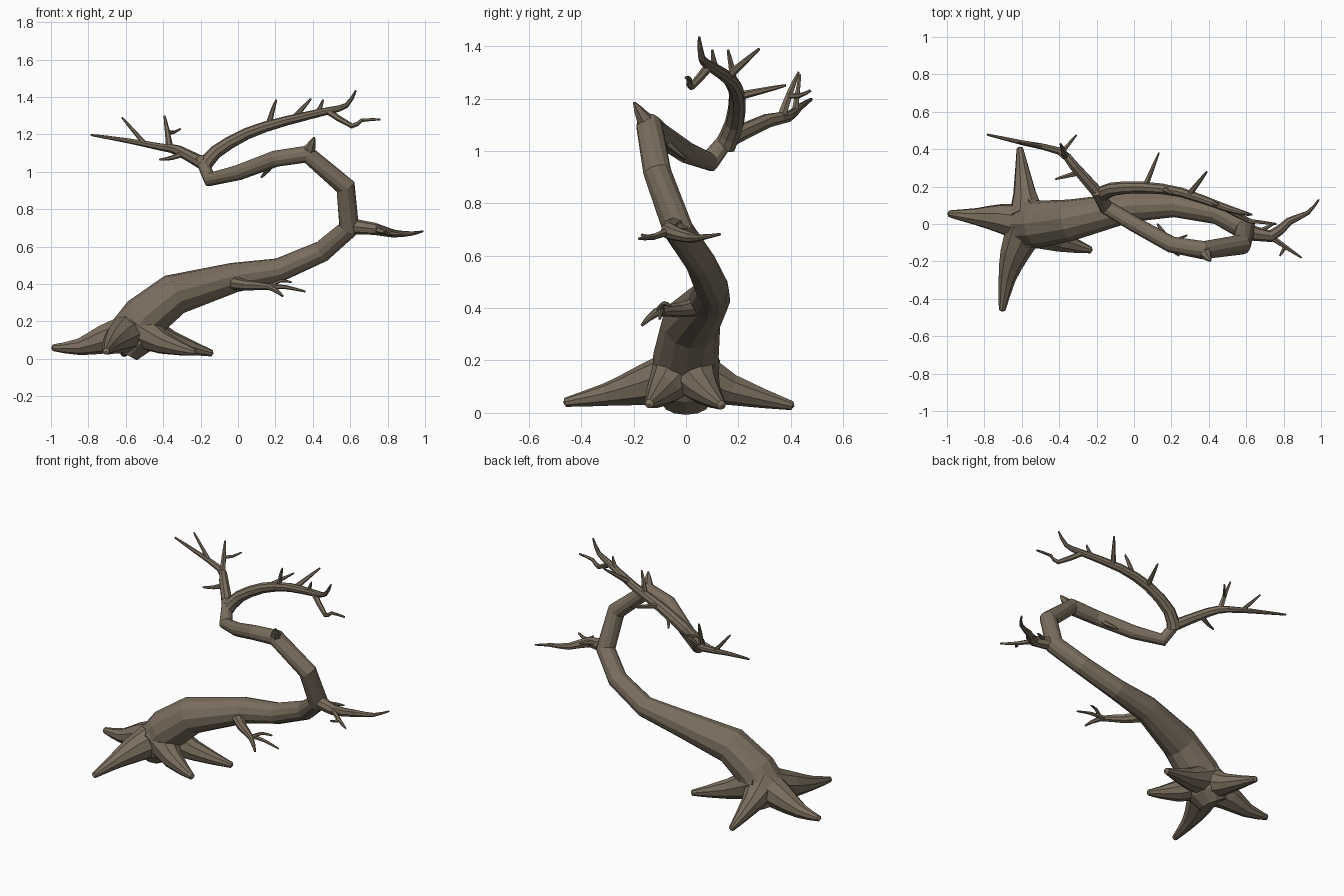
import bpy, bmesh, math
from mathutils import Vector

if "Cube" in bpy.data.objects:
    bpy.data.objects.remove(bpy.data.objects["Cube"])

bark = bpy.data.materials.new("brown bark")
bark.diffuse_color = (0.195, 0.155, 0.112, 1)
bark.use_nodes = True
bark.node_tree.nodes["Principled BSDF"].inputs["Base Color"].default_value = bark.diffuse_color


def smooth_path(P, steps):
    """Catmull-Rom refinement of a few control points."""
    out = []
    for i in range(len(P) - 1):
        a, b, c, d = P[max(i - 1, 0)], P[i], P[i + 1], P[min(i + 2, len(P) - 1)]
        for s in range(steps):
            t = s / steps
            out.append(0.5 * (2 * b + (c - a) * t + (2 * a - 5 * b + 4 * c - d) * t * t
                              + (3 * b - a - 3 * c + d) * t ** 3))
    return out + [P[-1]]


def limb(name, pts, r0, r1, sides=8, steps=2, power=1.0, radii=None):
    """Tapered tube with closed ends; returns its path so twigs can attach to it."""
    P = smooth_path([Vector(p) for p in pts], steps)
    n = len(P)
    R = radii or [r1 + (r0 - r1) * (1 - i / (n - 1)) ** power for i in range(n)]
    bm = bmesh.new()
    tangents = []
    for i in range(n):
        a = (P[i] - P[i - 1]).normalized() if i else Vector()
        b = (P[i + 1] - P[i]).normalized() if i < n - 1 else Vector()
        tangents.append((a + b).normalized())
    t = tangents[0]
    u = t.cross(Vector((0, 1, 0)) if abs(t.y) < 0.8 else Vector((1, 0, 0))).normalized()
    rings = []
    for p, r, t in zip(P, R, tangents):
        u = (u - t * u.dot(t)).normalized()
        v = t.cross(u)
        rings.append([bm.verts.new(p + r * (u * math.cos(k) + v * math.sin(k)))
                      for k in (2 * math.pi * j / sides for j in range(sides))])
    for a, b in zip(rings, rings[1:]):
        for j in range(sides):
            k = (j + 1) % sides
            bm.faces.new((a[j], a[k], b[k], b[j]))
    for ring, c in ((rings[0], P[0]), (rings[-1], P[-1] + tangents[-1] * R[-1] * 0.5)):
        tip = bm.verts.new(c)
        for j in range(sides):
            bm.faces.new((ring[j], ring[(j + 1) % sides], tip))
    bmesh.ops.recalc_face_normals(bm, faces=bm.faces)
    me = bpy.data.meshes.new(name)
    bm.to_mesh(me)
    bm.free()
    me.materials.append(bark)
    bpy.context.collection.objects.link(bpy.data.objects.new(name, me))
    return P


def twig(parent, t, tip, bow=0.0, r=0.018):
    """Twig leaving the parent path at fraction t, bowed up or down to its tip."""
    f = t * (len(parent) - 1)
    i = min(int(f), len(parent) - 2)
    start, tip = parent[i].lerp(parent[i + 1], f - i), Vector(tip)
    mid = start.lerp(tip, 0.5) + Vector((0, 0, bow))
    return limb("twig", [start, mid, tip], r, 0.005, 6, 2, 0.9)


# Winding trunk, from the root flare to the upper fork
trunk = limb("trunk", [
    (-.62, 0, .035), (-.58, 0, .11), (-.5, 0, .22), (-.34, .02, .345), (-.02, .09, .435),
    (.22, .1, .475), (.45, .055, .575), (.595, -.03, .7), (.575, -.11, .92),
    (.37, -.14, 1.095), (.2, -.11, 1.07), (0, 0, .995), (-.15, .09, .96),
    (-.2, .175, 1.07)], 0, 0, 12, 1,
    radii=[.09, .13, .125, .112, .08, .064, .058, .058, .054, .05, .045, .042, .04, .03])

# Spreading roots
def root(side, *pts):
    limb(side + "_root", pts, .115, .018, 9, 2, 1.15)

root("left", (-.55, 0, .15), (-.72, .03, .105), (-.85, .04, .065), (-.99, .055, .06))
root("front", (-.57, 0, .15), (-.64, -.16, .105), (-.68, -.3, .07), (-.705, -.46, .04))
root("back", (-.57, .03, .15), (-.585, .17, .09), (-.61, .405, .028))
root("right_front", (-.55, -.02, .17), (-.4, -.09, .085), (-.23, -.14, .035))
root("right_back", (-.55, .02, .17), (-.36, .07, .09), (-.14, .135, .03))

# Crown: right sweeping branch and left branch
right = limb("upper_right_branch", [
    (-.185, .15, 1.02), (-.12, .185, 1.105), (.05, .195, 1.205), (.25, .17, 1.27),
    (.48, .09, 1.325), (.58, .06, 1.355), (.63, .05, 1.435)], .042, .005, 9, 2, .8)
left = limb("upper_left_branch", [
    (-.18, .15, 1.04), (-.32, .31, 1.115), (-.4, .39, 1.13), (-.6, .435, 1.168),
    (-.785, .478, 1.197)], .035, .006, 8)

# Side branch at the elbow and low branch on the front of the trunk
elbow = limb("elbow_branch", [
    (.585, -.03, .71), (.73, -.065, .695), (.83, .015, .67), (.93, .06, .67),
    (.988, .13, .682)], .045, .005, 8, 2, 1.3)
low = limb("low_branch", [(-.05, .06, .41), (.05, -.03, .393), (.17, -.11, .385),
                          (.24, -.168, .335)], .04, .006, 8)

# Twigs on the right sweep, with a long drooping one near its end
limb("drooping_twig", [right[-5], (.61, .02, 1.245), (.66, .012, 1.275), (.76, 0, 1.28)], .018, .006, 6)
twig(right, .43, (.205, .16, 1.385), .01)
twig(right, .34, (.133, .38, 1.25), 0)
twig(right, .53, (.39, .28, 1.39), 0)
twig(right, .62, (.455, .1, 1.385), -.01)
# Twigs on the left branch
fork = twig(left, .4, (-.393, .43, 1.3), .01, .02)
twig(fork, .45, (-.308, .475, 1.23), -.01, .013)
twig(left, .63, (-.62, .435, 1.29), 0, .014)
twig(left, .2, (-.42, .24, 1.065), -.008)
# Twigs on the elbow branch and low branch
fork = twig(elbow, .24, (.895, -.18, .665), -.008)
twig(fork, .5, (.78, -.17, .68), -.005, .013)
twig(elbow, .12, (.755, .005, .705), .008)
twig(low, .6, (.36, -.1, .36), .01, .016)
twig(low, .66, (.285, -.06, .41), .02, .013)
# Broken spur on the top bend and the twig under it
twig(trunk, 9 / 13, (.408, -.198, 1.185), -.005, .045)
twig(trunk, 10 / 13, (.125, 0, .97), -.005, .022)
